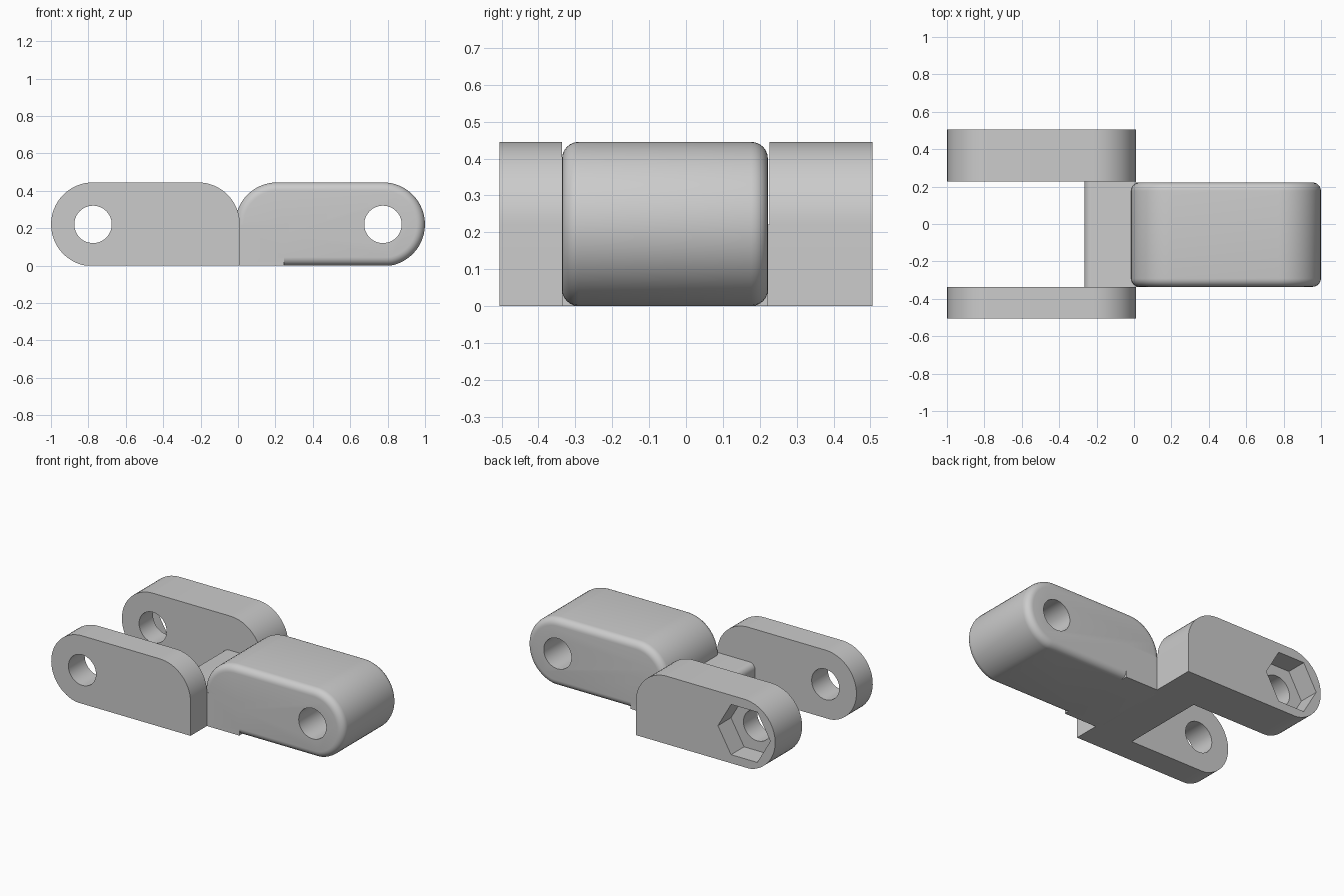
import bpy, bmesh
from math import cos, sin, pi, radians
from mathutils import Matrix

if "Cube" in bpy.data.objects:
    bpy.data.objects.remove(bpy.data.objects["Cube"])

H, R = 0.445, 0.2245          # overall height, end radius
CZ, HX = H - R, 0.775         # pivot height and distance from the centre

grey = bpy.data.materials.new("plain grey")
grey.use_nodes = True
grey.diffuse_color = (0.6, 0.6, 0.6, 1)
grey.node_tree.nodes["Principled BSDF"].inputs["Base Color"].default_value = (0.6, 0.6, 0.6, 1)


def arc(cx, a0, a1, n):
    """Points on an end arc, clipped at the ground."""
    angles = [radians(a0 + (a1 - a0) * i / n) for i in range(n + 1)]
    return [(cx + R * cos(a), max(0, CZ + R * sin(a))) for a in angles]


def make_object(name, bm):
    bmesh.ops.recalc_face_normals(bm, faces=bm.faces)
    mesh = bpy.data.meshes.new(name)
    bm.to_mesh(mesh)
    bm.free()
    mesh.materials.append(grey)
    obj = bpy.data.objects.new(name, mesh)
    bpy.context.collection.objects.link(obj)
    return obj


def prism(name, outline, y0, y1, fillet=0):
    """Extrude an x-z outline along y, optionally rounding the rims."""
    bm = bmesh.new()
    face = bm.faces.new([bm.verts.new((x, y0, z)) for x, z in outline])
    out = bmesh.ops.extrude_face_region(bm, geom=[face])
    verts = [v for v in out["geom"] if isinstance(v, bmesh.types.BMVert)]
    bmesh.ops.translate(bm, verts=verts, vec=(0, y1 - y0, 0))
    bmesh.ops.remove_doubles(bm, verts=bm.verts, dist=0.0005)
    if fillet:
        rims = [e for e in bm.edges if abs(e.verts[0].co.y - e.verts[1].co.y) < 1e-5]
        bmesh.ops.bevel(bm, geom=rims, offset=fillet, segments=6,
                        profile=0.5, affect='EDGES')
    return make_object(name, bm)


def cutter(x, y0, y1, radius, sides):
    bm = bmesh.new()
    place = Matrix.Translation((x, (y0 + y1) / 2, CZ)) @ Matrix.Rotation(pi / 2, 4, 'X')
    bmesh.ops.create_cone(bm, cap_ends=True, segments=sides, radius1=radius,
                          radius2=radius, depth=y1 - y0, matrix=place)
    # Turn so that corners lie on the x axis
    return make_object("cutter", bm)


def combine(obj, other, operation):
    """Apply a boolean and remove the second object."""
    mod = obj.modifiers.new("boolean", 'BOOLEAN')
    mod.operation, mod.object, mod.solver = operation, other, 'EXACT'
    bpy.context.view_layer.objects.active = obj
    bpy.ops.object.modifier_apply(modifier=mod.name)
    bpy.data.objects.remove(other)


def smooth(obj):
    bpy.ops.object.select_all(action='DESELECT')
    obj.select_set(True)
    bpy.context.view_layer.objects.active = obj
    bpy.ops.object.shade_smooth_by_angle(angle=radians(30))


def box(name, x0, x1, y0, y1, z1):
    return prism(name, [(x0, 0), (x1, 0), (x1, z1), (x0, z1)], y0, y1)


# Fork arms: round outer end, rounded top and square bottom at the inner end
arm = [(0.01, 0)] + arc(0.01 - R, 0, 90, 16) + arc(-HX, 90, 262, 30) + [(-HX + 0.01, 0)]
front_arm = prism("front_arm", arm, -0.505, -0.336)
back_arm = prism("back_arm", arm, 0.226, 0.505)
for part in (front_arm, back_arm):
    combine(part, cutter(-HX, -0.7, 0.7, 0.1, 48), 'DIFFERENCE')

# Six-sided nut pocket in the outer face of the back arm
hex_cut = cutter(-HX, 0.37, 0.6, 0.19, 6)
spin = (Matrix.Translation((-HX, 0, CZ)) @ Matrix.Rotation(pi / 6, 4, 'Y')
        @ Matrix.Translation((HX, 0, -CZ)))
if max(v.co.x for v in hex_cut.data.vertices) < -HX + 0.18:
    hex_cut.data.transform(spin)
combine(back_arm, hex_cut, 'DIFFERENCE')

# Rounded tongue with a square foot and a pivot hole
tongue_outline = ([(-0.015, 0)] + [(HX - 0.01, 0)] + arc(HX, -82, 90, 30)
                  + arc(-0.015 + R, 90, 180, 16))
tongue = prism("tongue", tongue_outline, -0.336, 0.222, fillet=0.045)
combine(tongue, box("foot", 0.0, 0.245, -0.336, 0.222, 0.22), 'UNION')
combine(tongue, cutter(HX, -0.7, 0.7, 0.1, 48), 'DIFFERENCE')

# Low cross bar joining the arms, with its free top edge rounded
r = 0.04
bar = [(0.01, 0), (0.01, CZ)] + [(-0.265 + r + r * cos(radians(a)), CZ - r + r * sin(radians(a)))
                                 for a in range(90, 181, 15)] + [(-0.265, 0)]
cross_bar = prism("cross_bar", bar, -0.336, 0.226)

for part in (front_arm, back_arm, tongue, cross_bar):
    smooth(part)
